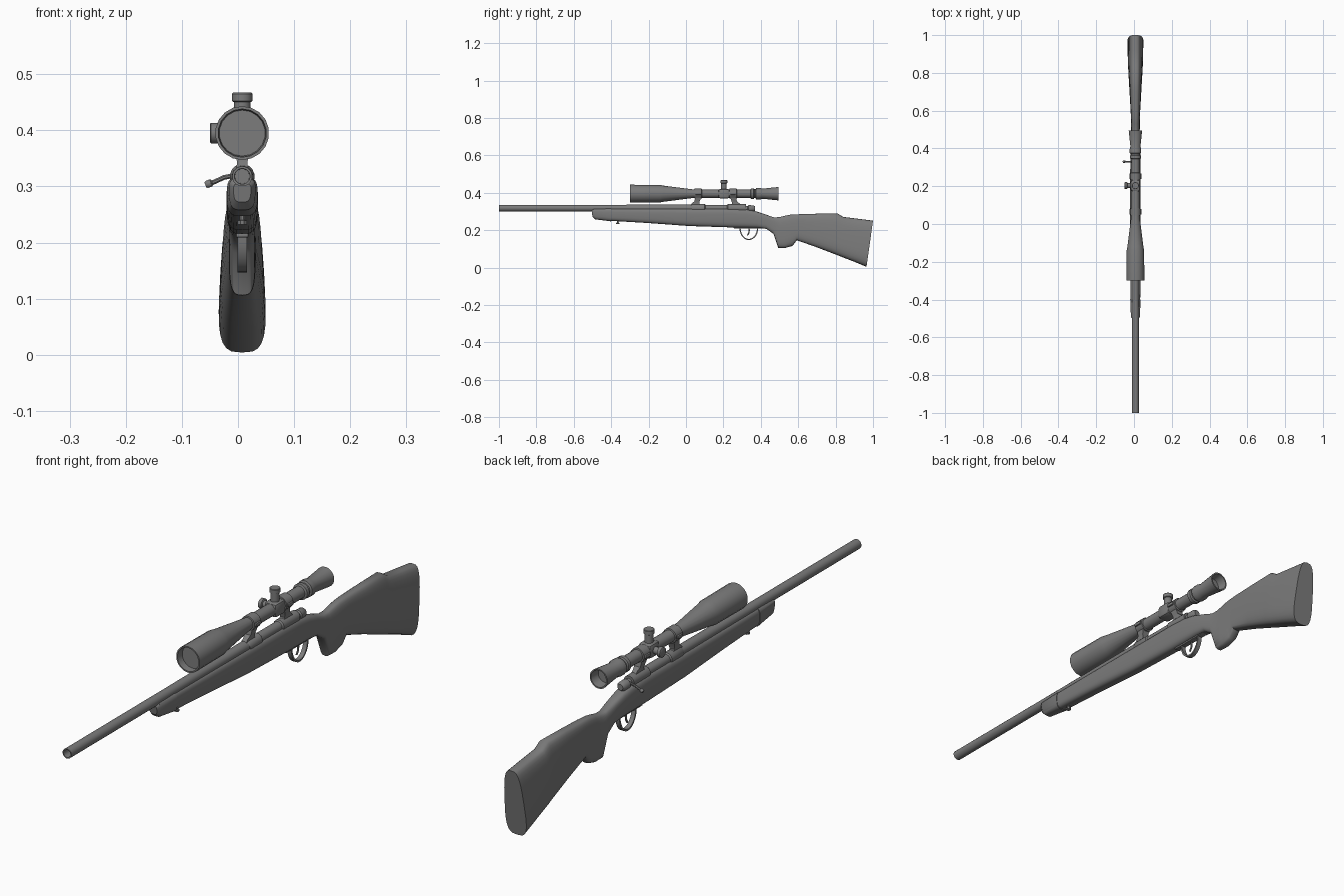
import bpy, bmesh, math
from mathutils import Matrix, Vector

cube = bpy.data.objects.get("Cube")
if cube:
    bpy.data.objects.remove(cube, do_unlink=True)

CX = 0.0075          # centre plane of the rifle
BORE_Z = 0.318       # barrel axis height
SCOPE_Z = 0.395      # scope axis height

grey = bpy.data.materials.new("gunmetal grey")
grey.use_nodes = True
tone = (0.2, 0.2, 0.2, 1)
grey.diffuse_color = tone
shader = next(n for n in grey.node_tree.nodes if n.type == 'BSDF_PRINCIPLED')
shader.inputs["Base Color"].default_value = tone
shader.inputs["Roughness"].default_value = 0.6


def finish(name, bm, angle=35):
    bmesh.ops.recalc_face_normals(bm, faces=bm.faces)
    mesh = bpy.data.meshes.new(name)
    bm.to_mesh(mesh)
    bm.free()
    obj = bpy.data.objects.new(name, mesh)
    bpy.context.collection.objects.link(obj)
    mesh.materials.append(grey)
    bpy.ops.object.select_all(action='DESELECT')
    obj.select_set(True)
    bpy.context.view_layer.objects.active = obj
    bpy.ops.object.shade_smooth_by_angle(angle=math.radians(angle))
    return obj


def loft(name, rings, closed=False, angle=35):
    """Skin a list of equal point rings, capping the ends."""
    bm = bmesh.new()
    loops = [[bm.verts.new(p) for p in ring] for ring in rings]
    pairs = list(zip(loops, loops[1:]))
    if closed:
        pairs.append((loops[-1], loops[0]))
    for a, b in pairs:
        for i in range(len(a)):
            j = (i + 1) % len(a)
            bm.faces.new((a[i], a[j], b[j], b[i]))
    if not closed:
        bm.faces.new(loops[0])
        bm.faces.new(loops[-1])
    return finish(name, bm, angle)


def lathe(name, origin, axis, profile, sides=16):
    """Turn (distance, radius) pairs about an axis."""
    turn = Vector((0, 0, 1)).rotation_difference(Vector(axis)).to_matrix()
    rings = []
    for dist, rad in profile:
        ring = []
        for i in range(sides):
            a = math.tau * (i + 0.5) / sides
            local = Vector((rad * math.cos(a), rad * math.sin(a), dist))
            ring.append(Vector(origin) + turn @ local)
        rings.append(ring)
    return loft(name, rings)


def box(name, centre, size, bevel=0.0):
    bm = bmesh.new()
    bmesh.ops.create_cube(bm, size=1, matrix=Matrix.Translation(centre) @ Matrix.Diagonal((*size, 1)))
    if bevel:
        bmesh.ops.bevel(bm, geom=bm.edges[:], offset=bevel, segments=2, affect='EDGES', profile=0.5)
    return finish(name, bm)


def section(y_top, z_top, y_low, z_low, w_top, w_low, sides=28, power=0.6):
    """Rounded-box stock section, with its own width at top and bottom."""
    ring = []
    for i in range(sides):
        a = math.tau * i / sides
        c, s = math.cos(a), math.sin(a)
        c = math.copysign(abs(c) ** power, c)
        t = (math.copysign(abs(s) ** power, s) + 1) / 2
        width = w_low + (w_top - w_low) * t
        ring.append((CX + width * c, y_low + (y_top - y_low) * t, z_low + (z_top - z_low) * t))
    return ring


# Stock: fore-end, action bed, wrist, grip and butt
stock_plan = [
    (-.40, .316, -.40, .250, .026, .025),
    (-.20, .316, -.20, .238, .028, .026),
    (.02, .316, .02, .222, .029, .027),
    (.24, .316, .24, .215, .029, .027),
    (.32, .312, .32, .214, .028, .026),
    (.37, .302, .38, .213, .026, .025),
    (.42, .286, .43, .207, .023, .024),
    (.47, .268, .468, .180, .021, .024),
    (.50, .270, .493, .106, .021, .024),
    (.53, .277, .530, .105, .022, .025),
    (.56, .283, .570, .116, .023, .025),
    (.60, .285, .592, .146, .024, .026),
    (.70, .288, .690, .112, .027, .033),
    (.81, .290, .800, .070, .030, .041),
    (.84, .271, .830, .058, .031, .043),
    (.92, .261, .900, .031, .032, .046),
    (1.0, .251, .965, .004, .032, .047),
]
loft("stock", [section(*row) for row in stock_plan], angle=40)

# Fore-end tip, slightly proud of the stock
tip_plan = [
    (-.505, .306, -.500, .272, .017, .014),
    (-.495, .316, -.485, .258, .025, .022),
    (-.40, .318, -.40, .247, .028, .027),
]
loft("forend_tip", [section(*row) for row in tip_plan])
lathe("sling_stud", (CX, -.365, .25), (0, 0, -1), [(0, .005), (.01, .005), (.011, .009), (.018, .009)], 8)

# Barrel with open muzzle, receiver and bolt
lathe("barrel", (CX, 0, BORE_Z), (0, 1, 0),
      [(-.94, .013), (-1, .014), (-1, .018), (-.4, .018), (.05, .0195)])
lathe("receiver", (CX, 0, BORE_Z), (0, 1, 0),
      [(.03, .0195), (.035, .022), (.10, .022), (.105, .018), (.22, .018), (.225, .022), (.32, .021)])
lathe("bolt_shroud", (CX, 0, BORE_Z - .002), (0, 1, 0),
      [(.31, .014), (.33, .014), (.335, .018), (.362, .017), (.37, .011)])


def tube(name, points, radius, sides=8, flat=1.0):
    """Sweep a round bar along a path, optionally widened in x."""
    rings = []
    for k, p in enumerate(points):
        before, after = points[max(k - 1, 0)], points[min(k + 1, len(points) - 1)]
        tangent = (Vector(after) - Vector(before)).normalized()
        u = tangent.cross(Vector((0, 1, 0) if abs(tangent.x) > 0.5 else (1, 0, 0))).normalized()
        v = tangent.cross(u)
        ring = []
        for i in range(sides):
            a = math.tau * (i + 0.5) / sides
            off = u * math.cos(a) * radius + v * math.sin(a) * radius
            off.x *= flat
            ring.append(Vector(p) + off)
        rings.append(ring)
    return loft(name, rings)


tube("bolt_handle", [(CX - .012, .33, .320), (-.025, .33, .316), (-.04, .33, .309), (-.05, .33, .305)], .0045)
lathe("bolt_knob", (-.046, .33, .307), (-.94, 0, -.34), [(0, .005), (.002, .007), (.010, .007), (.013, .005)], 10)

# Trigger guard loop and trigger
guard = []
for i in range(15):
    a = math.pi * (1 + i / 14)
    guard.append((CX, .336 + .047 * math.cos(a), .212 + .062 * math.sin(a)))
tube("trigger_guard", guard, .0045, sides=4, flat=2.6)
box("guard_plate", (CX, .335, .213), (.022, .16, .008), .002)
tube("trigger", [(CX, .335, .22), (CX, .338, .20), (CX, .336, .185), (CX, .328, .172)], .004, 6)

# Scope: objective bell, tube and eyepiece with recessed lenses
lathe("scope_body", (CX, 0, SCOPE_Z), (0, 1, 0),
      [(-.275, .041), (-.30, .043), (-.30, .048), (-.14, .047), (-.12, .043), (.045, .022),
       (.345, .022), (.348, .029), (.362, .029), (.365, .024), (.372, .024), (.375, .031),
       (.395, .031), (.41, .027), (.495, .036), (.495, .031), (.46, .026)], 18)
box("turret_block", (CX, .203, SCOPE_Z), (.05, .06, .05), .010)
lathe("elevation_turret", (CX, .203, SCOPE_Z), (0, 0, 1),
      [(0, .015), (.055, .015), (.057, .0185), (.070, .0185), (.072, .017)])
lathe("windage_turret", (CX, .203, SCOPE_Z), (-1, 0, 0),
      [(0, .013), (.042, .013), (.044, .0185), (.056, .0185), (.057, .017)])

# Scope rings with splayed feet
for label, y, lean in (("front", .065, -1), ("rear", .252, 1)):
    lathe(label + "_scope_ring", (CX, y, SCOPE_Z), (0, 1, 0),
          [(-.02, .024), (-.019, .027), (.019, .027), (.02, .024)])
    box(label + "_ring_clamp", (CX, y, SCOPE_Z), (.064, .03, .012), .002)
    rings = []
    for z, shift, half_x, half_y in ((.374, 0, .016, .016), (.355, .006, .012, .014),
                                     (.343, .014, .009, .020), (.330, .016, .011, .030)):
        mid = y + lean * shift
        rings.append([(CX + sx * half_x, mid + sy * half_y, z)
                      for sx, sy in ((-1, -1), (1, -1), (1, 1), (-1, 1))])
    loft(label + "_mount_foot", rings)
